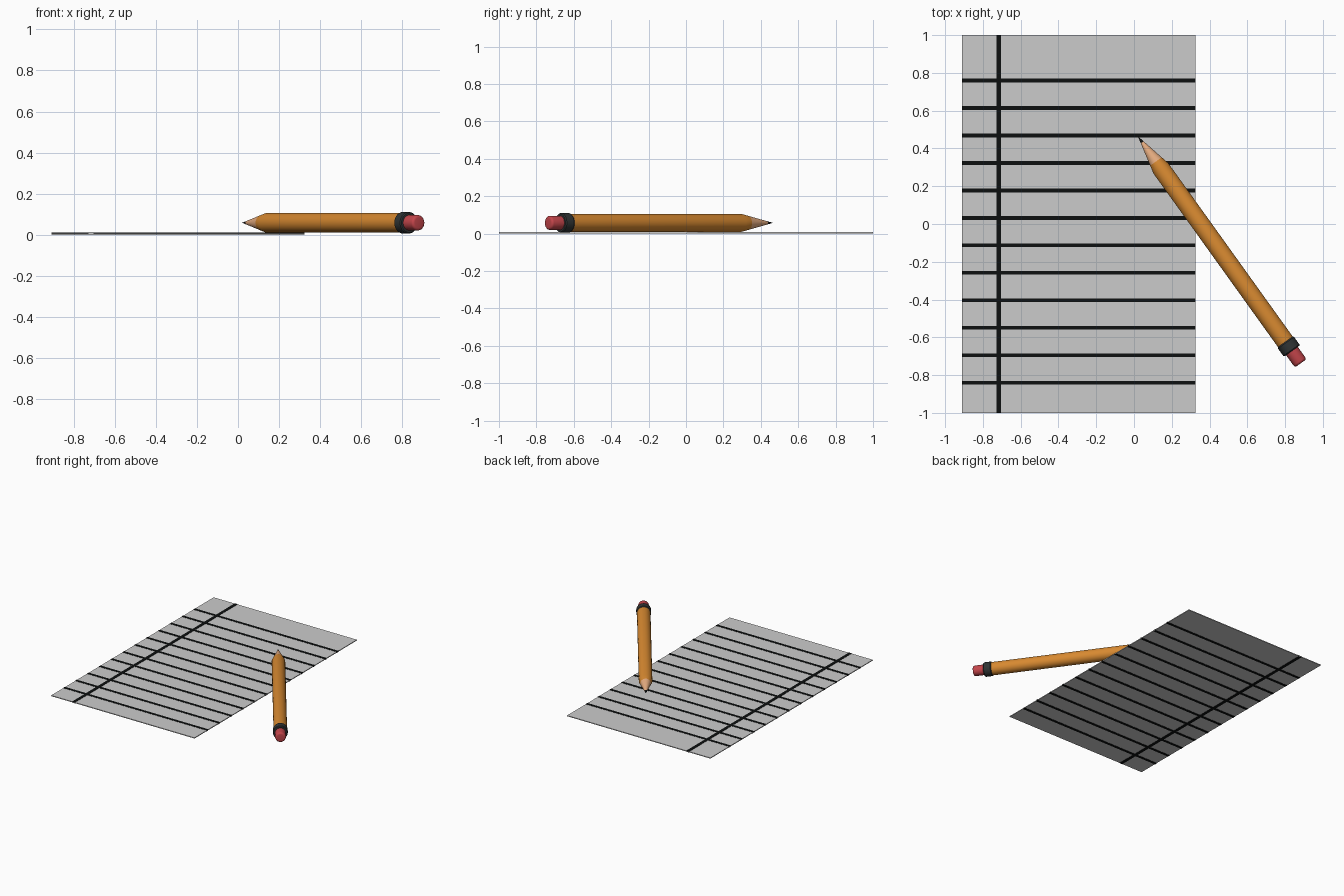
import bpy, bmesh, math
from mathutils import Vector

if "Cube" in bpy.data.objects:
    bpy.data.objects.remove(bpy.data.objects["Cube"])


def material(name, rgb):
    m = bpy.data.materials.new(name)
    m.diffuse_color = (*rgb, 1)
    m.use_nodes = True
    m.node_tree.nodes["Principled BSDF"].inputs["Base Color"].default_value = m.diffuse_color
    return m


BLACK = material("black", (0.004, 0.005, 0.005))
ORANGE = material("orange", (0.68, 0.25, 0.03))
WOOD = material("wood", (0.80, 0.42, 0.22))
DARK = material("dark_metal", (0.03, 0.035, 0.035))
PINK = material("pink", (0.55, 0.06, 0.07))


def box(name, x0, x1, y0, y1, z0, z1, mat=None):
    bpy.ops.mesh.primitive_cube_add(
        size=1, location=((x0 + x1) / 2, (y0 + y1) / 2, (z0 + z1) / 2))
    ob = bpy.context.object
    ob.name = name
    ob.scale = (x1 - x0, y1 - y0, z1 - z0)
    bpy.ops.object.transform_apply(location=False, rotation=False, scale=True)
    if mat:
        ob.data.materials.append(mat)
    return ob


# Sheet of ruled paper
X0, X1 = -0.91, 0.325
box("paper", X0, X1, -1, 1, 0.002, 0.008)
for i in range(12):
    y = 0.76 - i * 0.1455
    box(f"rule_line_{i + 1}", X0, X1, y - 0.01, y + 0.01, 0.0, 0.01, BLACK)
box("margin_line", -0.728, -0.704, -1, 1, 0.0, 0.01, BLACK)

# Pencil axis, from lead tip to eraser
TIP = Vector((0.02, 0.465, 0.0575))
AXIS = Vector((0.583, -0.8125, 0)).normalized()
ROT = AXIS.to_track_quat('Z', 'Y')
SIDES = 32


def lathe(name, profile, mat):
    """Spin (distance, radius) points round the pencil axis."""
    bm = bmesh.new()
    rings = []
    for s, r in profile:
        if r == 0:
            rings.append([bm.verts.new((0, 0, s))] * SIDES)
        else:
            rings.append([bm.verts.new((r * math.cos(a), r * math.sin(a), s))
                          for a in (2 * math.pi * k / SIDES for k in range(SIDES))])
    for lo, hi in zip(rings, rings[1:]):
        for k in range(SIDES):
            n = (k + 1) % SIDES
            corners = list(dict.fromkeys((lo[k], lo[n], hi[n], hi[k])))
            bm.faces.new(corners)
    bmesh.ops.recalc_face_normals(bm, faces=bm.faces)
    me = bpy.data.meshes.new(name)
    bm.to_mesh(me)
    bm.free()
    me.materials.append(mat)
    ob = bpy.data.objects.new(name, me)
    ob.location = TIP
    ob.rotation_mode = 'QUATERNION'
    ob.rotation_quaternion = ROT
    bpy.context.collection.objects.link(ob)
    bpy.ops.object.select_all(action='DESELECT')
    ob.select_set(True)
    bpy.context.view_layer.objects.active = ob
    bpy.ops.object.shade_smooth_by_angle(angle=math.radians(30))


# Pencil parts
R, CONE = 0.048, 0.21
slope = R / CONE
lathe("pencil_lead", [(0, 0), (0.04, 0.04 * slope)], BLACK)
lathe("pencil_wood", [(0.04, 0.04 * slope), (0.165, 0.165 * slope)], WOOD)
lathe("pencil_body", [(0.165, 0.165 * slope), (CONE, R), (1.35, R)], ORANGE)
lathe("ferrule", [(1.34, 0), (1.34, 0.048), (1.346, 0.0525), (1.394, 0.0525),
                  (1.40, 0.048), (1.40, 0)], DARK)
f = 0.013
end = [(1.48 - f + f * math.sin(a), 0.038 - f + f * math.cos(a))
       for a in (math.pi / 2 * k / 4 for k in range(5))]
lathe("eraser", [(1.39, 0), (1.39, 0.038)] + end + [(1.48, 0)], PINK)
